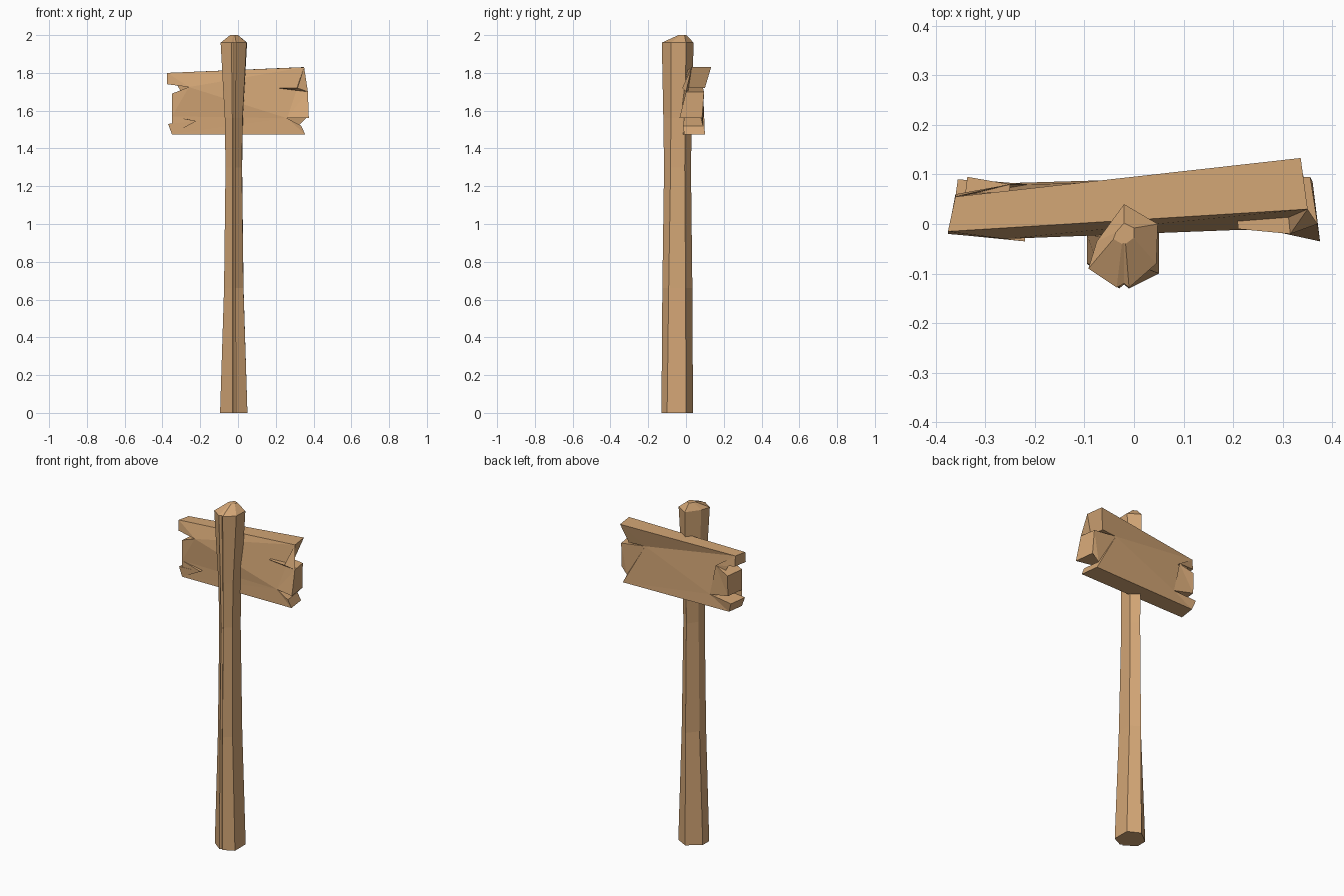
import bpy
import bmesh

default_cube = bpy.data.objects.get("Cube")
if default_cube:
    bpy.data.objects.remove(default_cube, do_unlink=True)


def make_material(name, colour):
    material = bpy.data.materials.new(name)
    material.use_nodes = True
    material.diffuse_color = colour
    shader = next(node for node in material.node_tree.nodes if node.type == "BSDF_PRINCIPLED")
    shader.inputs["Base Color"].default_value = colour
    return material


wood = make_material("tan wood", (0.65, 0.38, 0.18, 1))


def loft(name, rings):
    """Join rings of points with flat side faces and close both ends."""
    mesh_builder = bmesh.new()
    loops = [[mesh_builder.verts.new(point) for point in ring] for ring in rings]
    for lower, upper in zip(loops, loops[1:]):
        for index in range(len(lower)):
            following = (index + 1) % len(lower)
            mesh_builder.faces.new((lower[index], lower[following], upper[following], upper[index]))
    mesh_builder.faces.new(list(reversed(loops[0])))
    mesh_builder.faces.new(loops[-1])
    # Triangles keep the warped, hand-hewn faces crisp
    warped = [face for face in mesh_builder.faces if len(face.verts) > 4]
    bmesh.ops.triangulate(mesh_builder, faces=warped)
    bmesh.ops.recalc_face_normals(mesh_builder, faces=mesh_builder.faces)
    mesh = bpy.data.meshes.new(name)
    mesh_builder.to_mesh(mesh)
    mesh_builder.free()
    mesh.materials.append(wood)
    part = bpy.data.objects.new(name, mesh)
    bpy.context.collection.objects.link(part)
    return part


# Rough six-sided post with a shallow crack down its front
foot = [(-.02, .037), (-.095, -.02), (-.095, -.08), (-.03, -.13),
        (-.02, -.122), (-.01, -.13), (.05, -.1), (.05, 0)]
head = [(-.02, .04), (-.075, -.035), (-.092, -.09), (-.035, -.128),
        (-.02, -.12), (-.01, -.128), (.045, -.08), (.048, 0)]
centre_x, centre_y = -.022, -.045


def post_ring(height, width, depth, blend):
    """Blend from foot to head section, then narrow it about the post axis."""
    ring = []
    for low, high in zip(foot, head):
        x = low[0] + (high[0] - low[0]) * blend
        y = low[1] + (high[1] - low[1]) * blend
        ring.append((centre_x + (x - centre_x) * width,
                     centre_y + (y - centre_y) * depth, height))
    return ring


post_rings = [
    post_ring(0, 1, 1, 0),
    post_ring(.66, .72, .95, .3),
    post_ring(1.3, .62, .85, .6),
    post_ring(1.56, .68, .9, .8),
    post_ring(1.96, 1, 1, 1),
]
# Blunt faceted cap
post_rings.append([(x * .3 - .014, y * .25 - .008, 2) for x, y, z in post_rings[-1]])
loft("post", post_rings)

# Notched sign board: x, height, front depth, back depth around the outline
outline = [
    (-.375, 1.8, -.015, .055),
    (.35, 1.83, .03, .133),
    (.315, 1.72, -.02, .1),
    (.21, 1.72, -.01, .09),
    (.37, 1.7, 0, .095),
    (.375, 1.56, -.035, .085),
    (.26, 1.56, -.01, .08),
    (.335, 1.52, -.015, .09),
    (.355, 1.475, -.01, .1),
    (-.35, 1.475, -.02, .08),
    (-.37, 1.53, -.02, .09),
    (-.22, 1.545, -.035, .08),
    (-.35, 1.57, -.02, .09),
    (-.35, 1.69, -.02, .095),
    (-.26, 1.725, -.03, .08),
    (-.375, 1.74, -.02, .06),
]
front_outline = [(x, front, height) for x, height, front, back in outline]
back_outline = [(x * .96, back, height) for x, height, front, back in outline]
loft("sign_board", [front_outline, back_outline])
